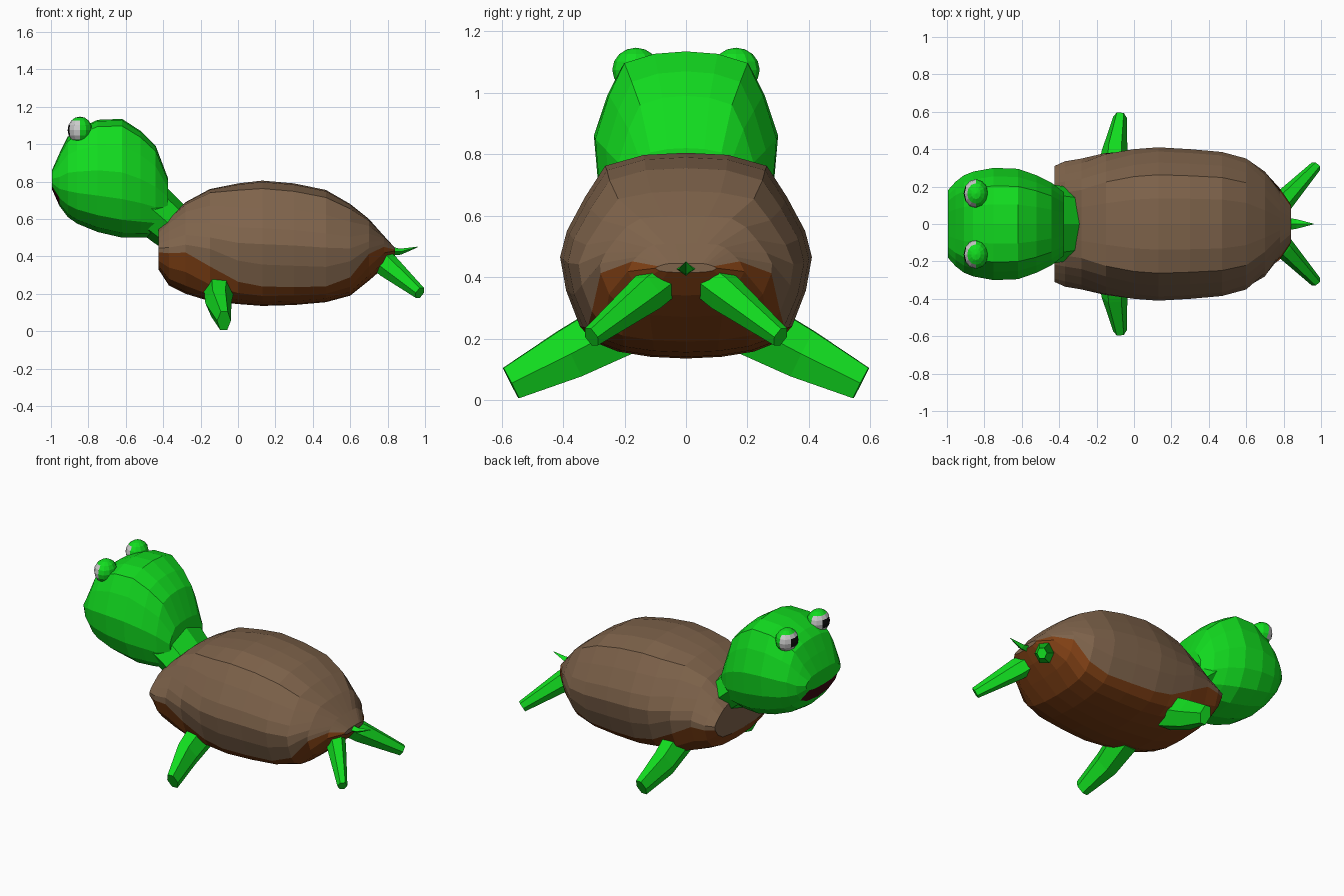
import bpy, bmesh
from mathutils import Vector, Matrix
from math import cos, sin, pi

if "Cube" in bpy.data.objects:
    bpy.data.objects.remove(bpy.data.objects["Cube"])


def material(name, rgb):
    m = bpy.data.materials.new(name)
    m.diffuse_color = (*rgb, 1)
    m.use_nodes = True
    m.node_tree.nodes["Principled BSDF"].inputs["Base Color"].default_value = m.diffuse_color
    return m


GREEN = material("green_skin", (0.006, 0.72, 0.014))
BROWN = material("shell_brown", (0.21, 0.125, 0.07))
RUST = material("belly_rust", (0.21, 0.05, 0.007))
GREY = material("eye_grey", (0.6, 0.6, 0.6))
BLACK = material("pupil_black", (0.005, 0.005, 0.005))
MOUTH = material("mouth_dark", (0.05, 0.003, 0.006))


def finish(name, bm, mats):
    bmesh.ops.recalc_face_normals(bm, faces=bm.faces[:])
    me = bpy.data.meshes.new(name)
    bm.to_mesh(me)
    bm.free()
    for m in mats:
        me.materials.append(m)
    ob = bpy.data.objects.new(name, me)
    bpy.context.collection.objects.link(ob)
    return ob


def loft(name, rings, mats, pick=lambda i, j: 0):
    """Skin closed rings; pick(ring, row) gives the material slot."""
    bm = bmesh.new()
    vs = [[bm.verts.new(p) for p in r] for r in rings]
    n = len(rings[0])
    for i in range(len(vs) - 1):
        for j in range(n):
            k = (j + 1) % n
            f = bm.faces.new((vs[i][j], vs[i][k], vs[i + 1][k], vs[i + 1][j]))
            f.material_index = pick(i, min(j, n - 1 - j))
    bm.faces.new(vs[0])
    bm.faces.new(vs[-1])
    return finish(name, bm, mats)


def section(x, w, zt, zb, half):
    """Mirrored cross-section at x from a normalised half profile."""
    zm, h = (zt + zb) / 2, (zt - zb) / 2
    right = [Vector((x, w * y, zm + h * t)) for y, t in half]
    left = [Vector((p.x, -p.y, p.z)) for p in right[-2:0:-1]]
    return right + left


def tube(name, stations, sides):
    """Tapered limb: stations are (centre, half width, half thickness)."""
    d = (Vector(stations[-1][0]) - Vector(stations[0][0])).normalized()
    a = d.cross(Vector((0, 0, 1))).normalized()
    b = a.cross(d)
    rings = []
    for c, ra, rb in stations:
        rings.append([Vector(c) + a * ra * cos(2 * pi * k / sides) + b * rb * sin(2 * pi * k / sides)
                      for k in range(sides)])
    return loft(name, rings, [GREEN])


# Shell and belly: one body, with the colour seam following a moving row
BODY = [(0, 1), (.3, .985), (.61, .93), (.75, .68), (.9, .36), (1, .1), (1, -.1),
        (.93, -.45), (.82, -.75), (.67, -.9), (.35, -.98), (0, -1)]


def along(u):
    i = min(int(u), len(BODY) - 2)
    return tuple(Vector(BODY[i]).lerp(Vector(BODY[i + 1]), u - i))


# x, half width, top, bottom, seam position on the profile
body_stations = [
    (-.425, .31, .55, .33, 6.2), (-.37, .335, .61, .245, 5.8), (-.28, .35, .69, .2, 6),
    (-.15, .38, .76, .16, 6.8), (0, .4, .79, .145, 7.6), (.13, .41, .805, .135, 7.8),
    (.3, .4, .79, .14, 7.85), (.47, .385, .755, .155, 7.9), (.6, .35, .68, .19, 7.5),
    (.7, .28, .6, .27, 6.1), (.78, .19, .51, .34, 4.2), (.84, .1, .445, .415, 4)]
rings = []
for x, w, zt, zb, ub in body_stations:
    us = [ub * k / 7 for k in range(7)] + [ub + (11 - ub) * k / 4 for k in range(5)]
    rings.append(section(x, w, zt, zb, [along(u) for u in us]))
loft("shell_and_belly", rings, [BROWN, RUST], lambda i, j: int(j >= 7))

# Head with a dark mouth under the snout
HEAD = [(0, 1), (.35, .975), (.68, .88), (.85, .55), (1, .1), (.96, -.35),
        (.8, -.7), (.5, -.92), (0, -1)]
head_stations = [
    (-.995, .18, .86, .76), (-.955, .225, .95, .67), (-.91, .26, 1.04, .61), (-.86, .28, 1.08, .575),
    (-.75, .3, 1.13, .53), (-.62, .295, 1.135, .5), (-.52, .26, 1.07, .5),
    (-.44, .22, .99, .505), (-.375, .17, .82, .59)]
loft("head", [section(*s, HEAD) for s in head_stations], [GREEN, MOUTH],
     lambda i, j: int(i == 0 and j >= 6))

# Neck
tube("neck", [((-.48, 0, .67), .22, .14), ((-.37, 0, .575), .2, .13), ((-.29, 0, .51), .14, .12)], 8)

# Tail
tube("tail", [((.78, 0, .43), .04, .03), ((.87, 0, .425), .025, .016), ((.96, 0, .45), .002, .002)], 4)

for s, side in ((-1, "left"), (1, "right")):
    # Flippers
    tube("front_flipper_" + side,
         [((-.1, s * .2, .245), .085, .11), ((-.105, s * .38, .15), .07, .095),
          ((-.075, s * .57, .055), .037, .064)], 6)
    tube("back_flipper_" + side,
         [((.74, s * .06, .4), .06, .065), ((.8, s * .125, .35), .058, .068),
          ((.972, s * .308, .205), .03, .036)], 6)
    # Eyes: green ball with a grey window and black pupil
    bm = bmesh.new()
    bmesh.ops.create_uvsphere(bm, u_segments=12, v_segments=8, radius=1)
    for f in bm.faces:
        n = f.calc_center_median().normalized()
        if n.x < -.9 and abs(n.z) < .3:
            f.material_index = 2
        elif n.x < -.2 and abs(n.z) < .65:
            f.material_index = 1
    bmesh.ops.transform(bm, verts=bm.verts[:], matrix=Matrix.Translation((-.845, s * .163, 1.075))
                        @ Matrix.Diagonal((.066, .077, .072, 1)))
    finish("eye_" + side, bm, [GREEN, GREY, BLACK])
